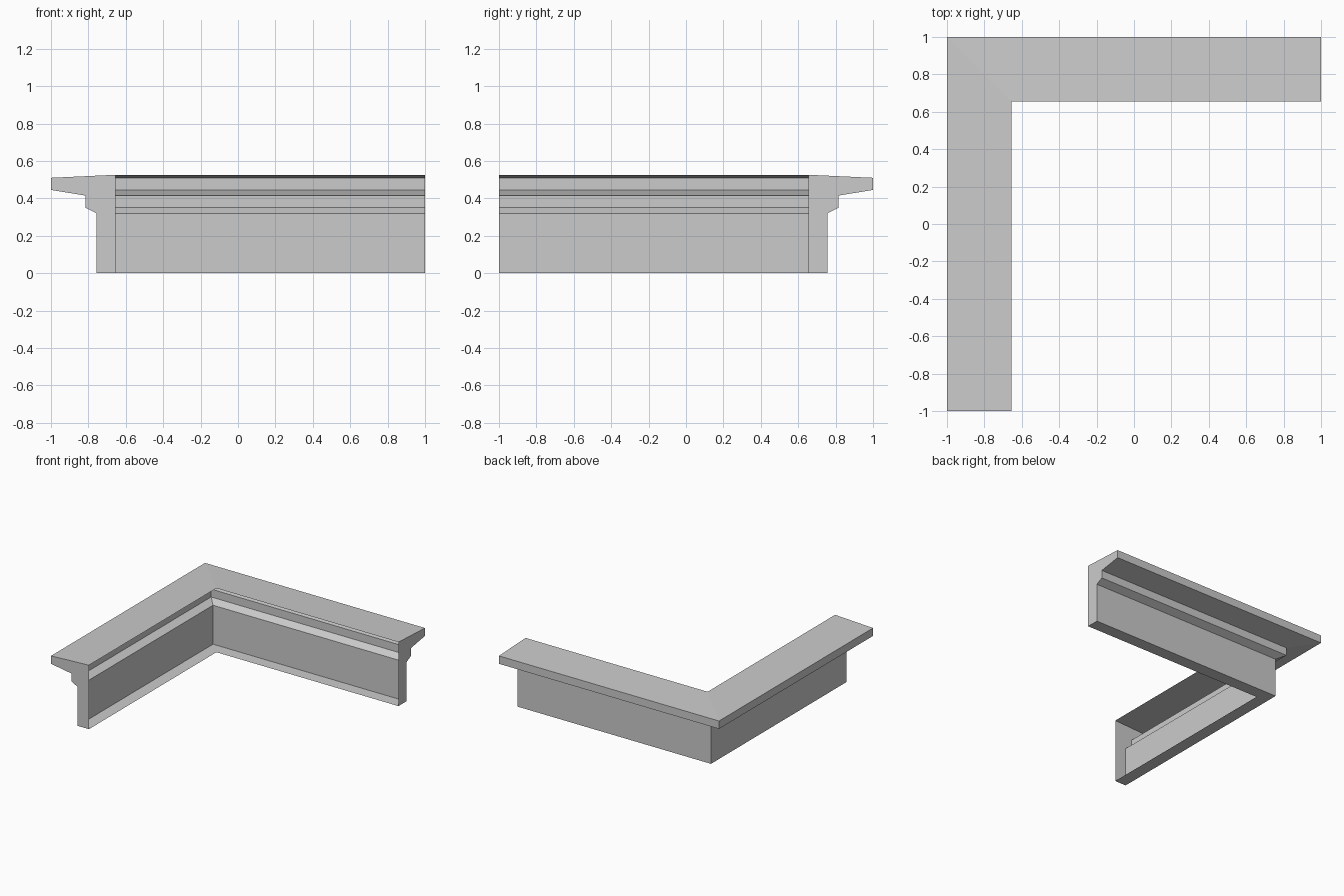
import bpy
import bmesh

cube = bpy.data.objects.get("Cube")
if cube:
    bpy.data.objects.remove(cube, do_unlink=True)

# Plain stone colour
stone = bpy.data.materials.new("light_grey_stone")
stone.use_nodes = True
colour = (0.6, 0.6, 0.6, 1.0)
stone.diffuse_color = colour
bsdf = next(n for n in stone.node_tree.nodes if n.type == "BSDF_PRINCIPLED")
bsdf.inputs["Base Color"].default_value = colour

# Moulding profile: (distance outward, height), open along the inner side
PROFILE = [(0.655, 0), (0.757, 0), (0.757, 0.32), (0.815, 0.35),
           (0.815, 0.415), (1, 0.445), (1, 0.51), (0.655, 0.526)]

# Profile copies at the front end, the mitred corner and the left end
STATIONS = [lambda r: (-r, -1), lambda r: (-r, r), lambda r: (1, r)]

bm = bmesh.new()
rings = [[bm.verts.new((*place(r), z)) for r, z in PROFILE] for place in STATIONS]

# Skin the two arms, leaving the inner side open
for a, b in zip(rings, rings[1:]):
    for i in range(len(PROFILE) - 1):
        bm.faces.new((a[i], a[i + 1], b[i + 1], b[i]))

# End caps
bm.faces.new(rings[0][::-1])
bm.faces.new(rings[-1])

mesh = bpy.data.meshes.new("corner_cornice")
bm.to_mesh(mesh)
bm.free()
mesh.materials.append(stone)
cornice = bpy.data.objects.new("corner_cornice", mesh)
bpy.context.collection.objects.link(cornice)
